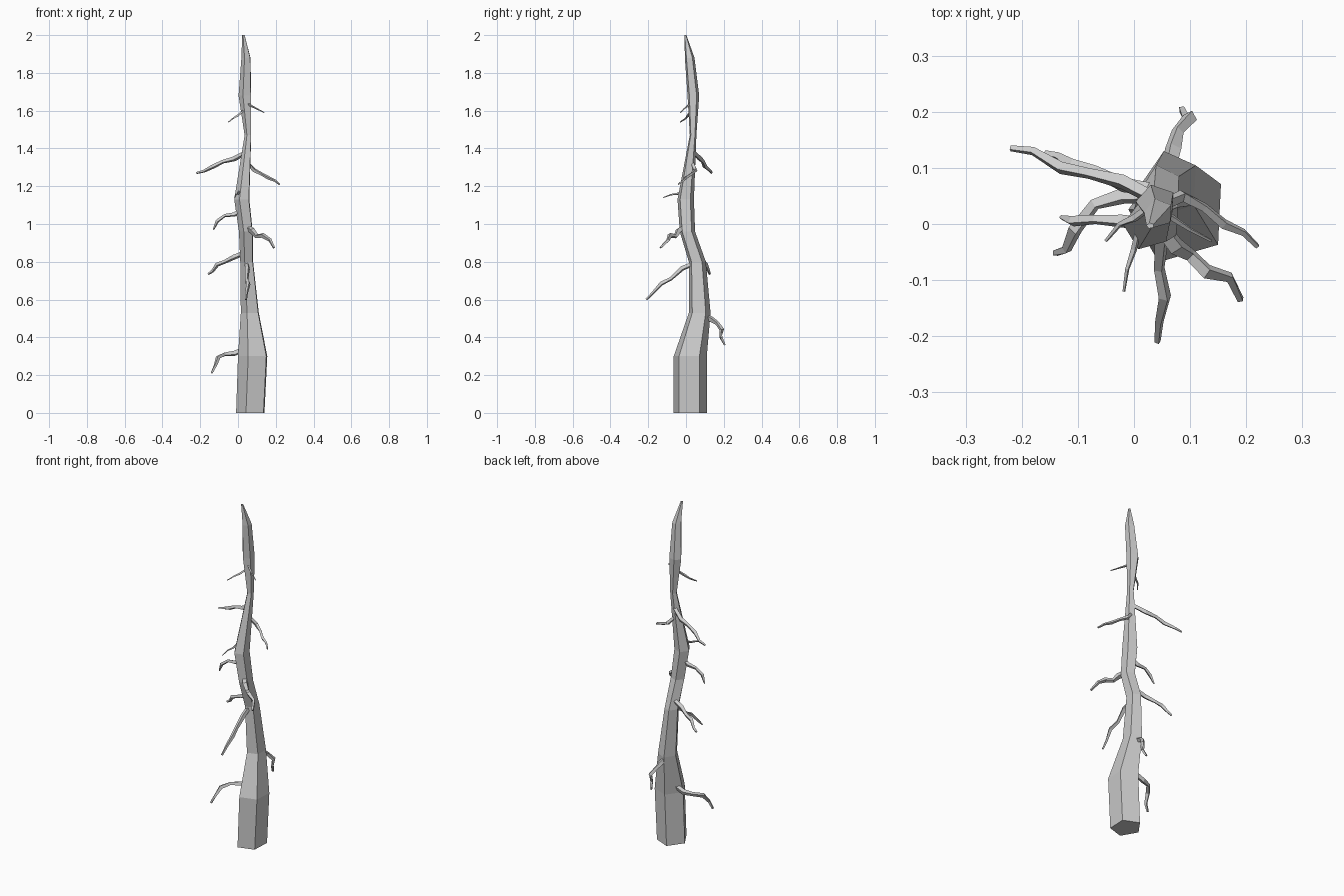
import bpy, bmesh, math
from mathutils import Vector


def skin(name, rings):
    # joins equal-sized rings of points into one closed flat-faced tube
    bm = bmesh.new()
    loops = [[bm.verts.new(p) for p in ring] for ring in rings]
    n = len(loops[0])
    for a, b in zip(loops, loops[1:]):
        for i in range(n):
            j = (i + 1) % n
            bm.faces.new((a[i], a[j], b[j], b[i]))
    bm.faces.new(loops[0][::-1])
    bm.faces.new(loops[-1])
    bmesh.ops.recalc_face_normals(bm, faces=bm.faces)
    mesh = bpy.data.meshes.new(name)
    bm.to_mesh(mesh)
    bm.free()
    obj = bpy.data.objects.new(name, mesh)
    bpy.context.collection.objects.link(obj)
    return obj


# Trunk: crooked five-sided column; z, then x and y extents of every ring
SECTIONS = [
    (0.00, -0.01, 0.14, -0.065, 0.11),
    (0.30, 0.00, 0.155, -0.065, 0.11),
    (0.53, 0.015, 0.11, 0.015, 0.13),
    (0.80, 0.012, 0.08, 0.015, 0.105),
    (0.96, 0.005, 0.078, -0.033, 0.048),
    (1.13, -0.02, 0.06, -0.045, 0.042),
    (1.47, 0.035, 0.07, 0.02, 0.055),
    (1.68, 0.003, 0.07, 0.008, 0.07),
    (1.88, 0.018, 0.066, -0.006, 0.045),
    (2.00, 0.022, 0.035, -0.008, 0.002),
]
angles = [math.radians(-111 + 72 * i) for i in range(5)]
xs = [math.cos(a) for a in angles]
ys = [math.sin(a) for a in angles]


def fit(v, vals, lo, hi):
    return lo + (v - min(vals)) / (max(vals) - min(vals)) * (hi - lo)


skin("trunk", [[(fit(x, xs, x0, x1), fit(y, ys, y0, y1), z) for x, y in zip(xs, ys)]
               for z, x0, x1, y0, y1 in SECTIONS])


# Branches: crooked four-sided twigs, thinning to a small blunt tip
def branch(name, radius, path):
    pts = [Vector(p) for p in path]
    rings = []
    for i, p in enumerate(pts):
        d = (pts[min(i + 1, len(pts) - 1)] - pts[max(i - 1, 0)]).normalized()
        side = d.cross(Vector((0, 0, 1))).normalized()
        up = side.cross(d)
        t = i / (len(pts) - 1)
        r = radius * (1.25 - 0.5 * t + (0.12 if i % 2 else -0.12))
        if i == len(pts) - 1:
            r *= 0.6
        rings.append([p + (side * math.cos(k * math.pi / 2 + 0.4)
                           + up * math.sin(k * math.pi / 2 + 0.4)) * r for k in range(4)])
    skin(name, rings)


branch("branch_low_left", 0.012, [
    (0.04, 0.05, 0.34), (-0.02, 0.05, 0.315), (-0.07, 0.035, 0.31),
    (-0.105, -0.01, 0.295), (-0.12, -0.045, 0.25), (-0.14, -0.052, 0.21)])
branch("branch_low_back", 0.012, [
    (0.06, 0.09, 0.52), (0.07, 0.135, 0.495), (0.078, 0.165, 0.475),
    (0.10, 0.19, 0.44), (0.095, 0.185, 0.40), (0.085, 0.205, 0.36)])
branch("branch_front", 0.011, [
    (0.045, 0.04, 0.79), (0.05, -0.02, 0.765), (0.045, -0.08, 0.71),
    (0.055, -0.13, 0.685), (0.045, -0.175, 0.635), (0.042, -0.21, 0.60)])
branch("branch_mid_left", 0.011, [
    (0.04, 0.06, 0.85), (-0.02, 0.07, 0.825), (-0.07, 0.095, 0.80),
    (-0.11, 0.105, 0.785), (-0.135, 0.12, 0.75), (-0.158, 0.126, 0.735)])
branch("branch_mid_right", 0.013, [
    (0.045, 0.0, 0.985), (0.075, -0.04, 0.965), (0.10, -0.055, 0.935),
    (0.13, -0.085, 0.94), (0.17, -0.095, 0.915), (0.19, -0.135, 0.875)])
branch("branch_upper_left", 0.010, [
    (0.03, 0.0, 1.08), (-0.02, 0.005, 1.05), (-0.07, 0.008, 1.045),
    (-0.11, 0.005, 1.015), (-0.13, 0.012, 0.97)])
branch("branch_upper_right", 0.009, [
    (0.045, 0.03, 1.33), (0.085, 0.05, 1.285), (0.125, 0.03, 1.265),
    (0.16, 0.0, 1.245), (0.195, -0.015, 1.23), (0.22, -0.04, 1.21)])
branch("branch_high_left", 0.011, [
    (0.045, 0.04, 1.38), (-0.02, 0.075, 1.345), (-0.08, 0.09, 1.33),
    (-0.13, 0.10, 1.305), (-0.18, 0.13, 1.28), (-0.22, 0.135, 1.27)])
branch("twig_front", 0.005, [
    (0.01, 0.0, 1.18), (0.0, -0.045, 1.16), (-0.012, -0.08, 1.155), (-0.018, -0.12, 1.14)])
branch("twig_left", 0.006, [
    (0.04, 0.04, 1.61), (0.0, 0.01, 1.575), (-0.025, 0.0, 1.56), (-0.05, -0.03, 1.54)])
branch("twig_right", 0.005, [
    (0.04, 0.03, 1.645), (0.07, 0.01, 1.625), (0.10, -0.01, 1.61), (0.138, -0.03, 1.59)])
